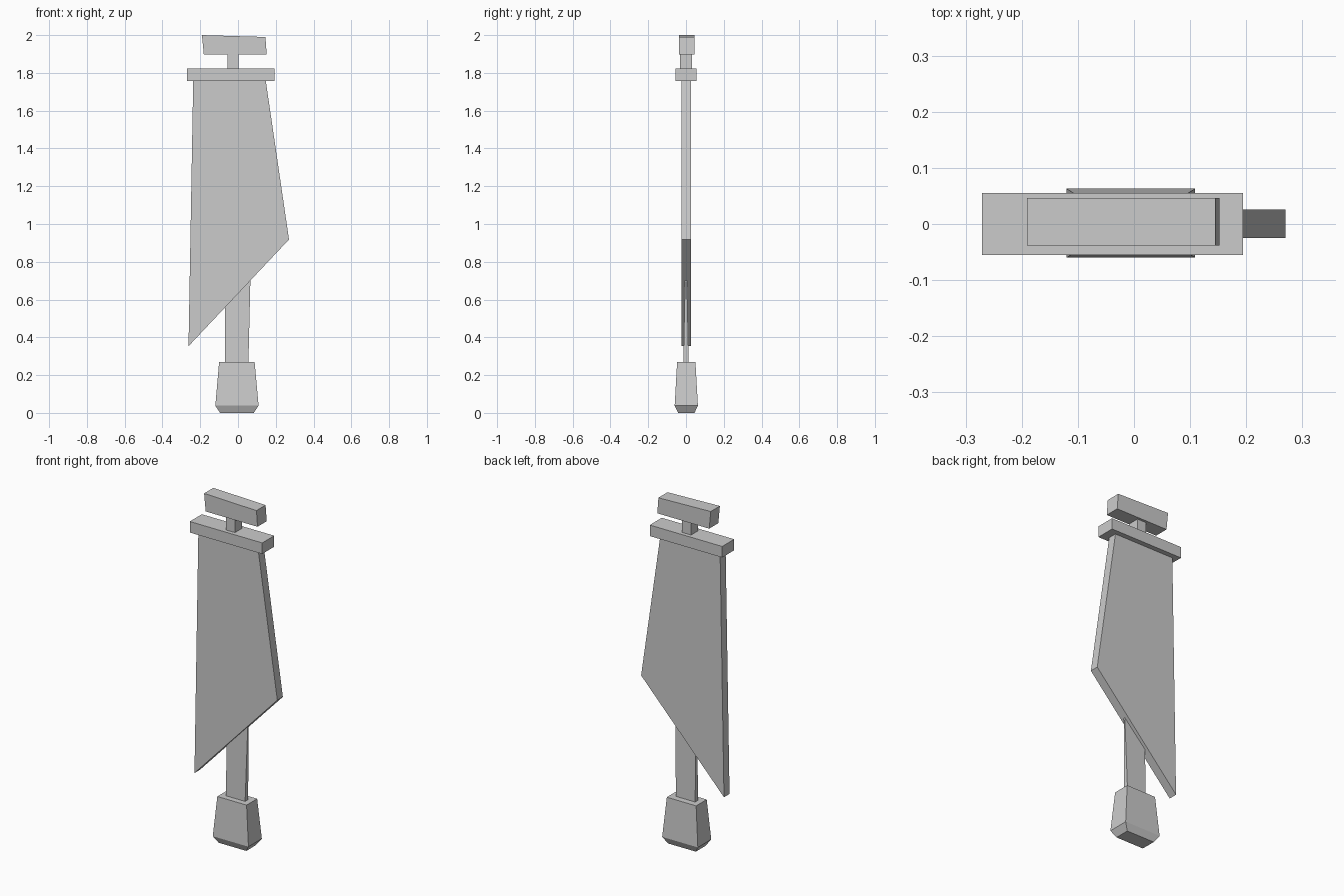
import bpy

if "Cube" in bpy.data.objects:
    bpy.data.objects.remove(bpy.data.objects["Cube"])


def loft(name, rings):
    """Closed solid through stacked rings, each with the same point count."""
    n = len(rings[0])
    verts = [p for ring in rings for p in ring]
    faces = [tuple(reversed(range(n))),
             tuple(range(len(verts) - n, len(verts)))]
    for r in range(len(rings) - 1):
        a, b = r * n, (r + 1) * n
        for i in range(n):
            j = (i + 1) % n
            faces.append((a + i, a + j, b + j, b + i))
    mesh = bpy.data.meshes.new(name)
    mesh.from_pydata(verts, [], faces)
    obj = bpy.data.objects.new(name, mesh)
    bpy.context.collection.objects.link(obj)
    return obj


def rect(x0, x1, y0, y1, z_left, z_right=None):
    """Rectangular ring, optionally tilted from left to right."""
    zr = z_left if z_right is None else z_right
    return [(x0, y0, z_left), (x1, y0, zr), (x1, y1, zr), (x0, y1, z_left)]


# Weighted base: chamfered foot, tapering upward
loft("pommel", [rect(-0.095, 0.083, -0.042, 0.045, 0.0),
                rect(-0.12, 0.109, -0.06, 0.063, 0.038),
                rect(-0.10, 0.088, -0.047, 0.050, 0.269)])

# Flat shaft thinning to a wedge where it enters the blade
loft("shaft", [rect(-0.068, 0.055, -0.014, 0.014, 0.26),
               rect(-0.068, 0.066, -0.004, 0.004, 0.72)])

# Broad slanted blade, extruded from its front outline
outline = [(-0.262, 0.353), (0.27, 0.918), (0.146, 1.765), (-0.237, 1.765)]
loft("blade", [[(x, 0.026, z) for x, z in reversed(outline)],
               [(x, -0.025, z) for x, z in reversed(outline)]])

# Guard, neck and tilted end cap
loft("crossbar", [rect(-0.271, 0.194, -0.055, 0.055, 1.758),
                  rect(-0.271, 0.194, -0.055, 0.055, 1.822)])
loft("neck", [rect(-0.055, 0.003, -0.032, 0.032, 1.81),
              rect(-0.055, 0.003, -0.032, 0.032, 1.91)])
loft("end_cap", [rect(-0.181, 0.152, -0.038, 0.046, 1.898),
                 rect(-0.191, 0.145, -0.038, 0.046, 2.0, 1.99)])

# Consistent outward normals on every part
import bmesh
for obj in bpy.context.collection.objects:
    bm = bmesh.new()
    bm.from_mesh(obj.data)
    bmesh.ops.recalc_face_normals(bm, faces=bm.faces)
    bm.to_mesh(obj.data)
    bm.free()
